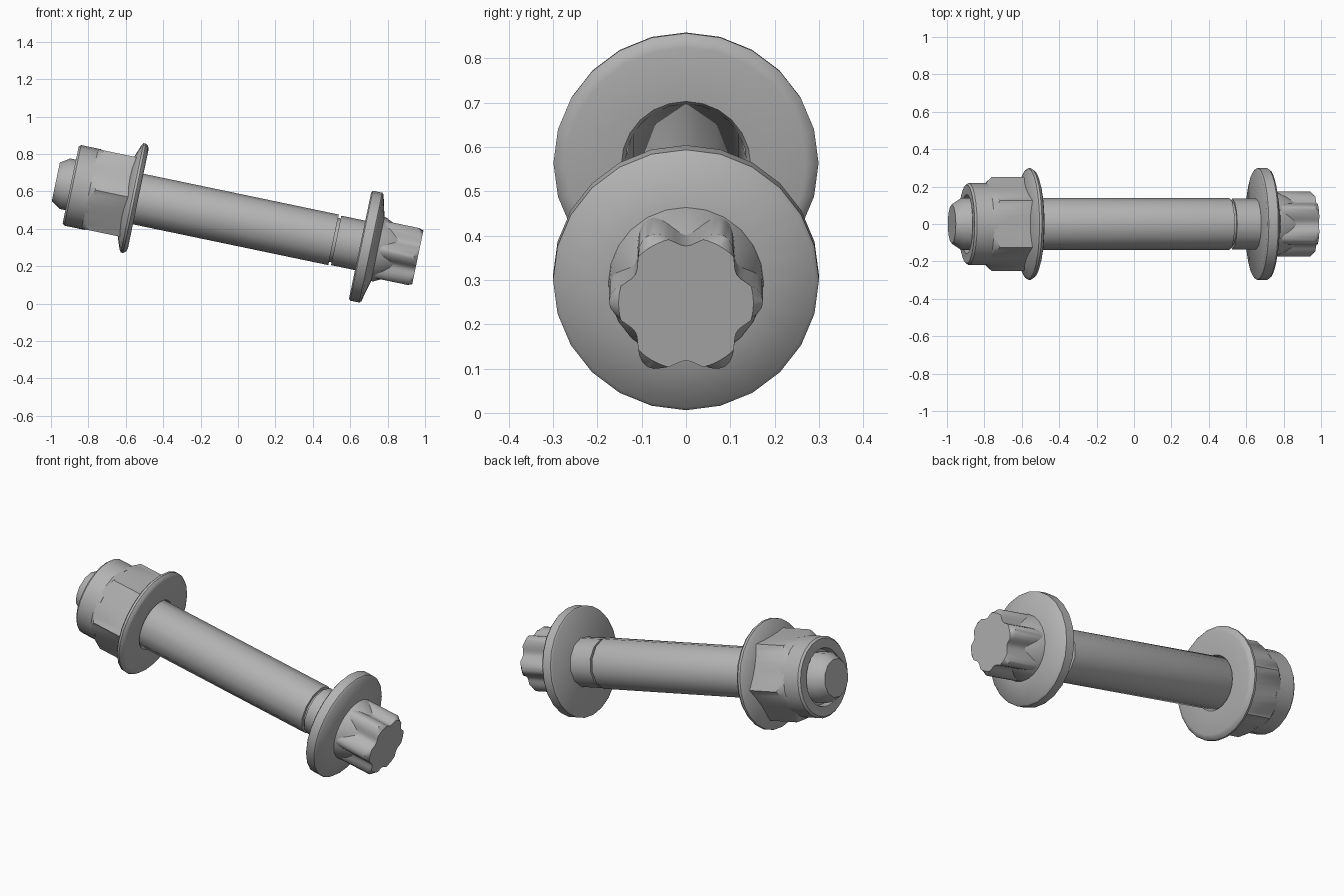
import bpy, bmesh
from math import cos, sin, pi, radians

cube = bpy.data.objects.get("Cube")
if cube:
    bpy.data.objects.remove(cube, do_unlink=True)

steel = bpy.data.materials.new("grey steel")
steel.use_nodes = True
GREY = (0.45, 0.45, 0.45, 1)
steel.diffuse_color = GREY
steel.node_tree.nodes["Principled BSDF"].inputs["Base Color"].default_value = GREY

TILT = radians(11.8)


def loft(name, rings, sides, closed=False, angle=40):
    """Loft rings along the bolt axis; each ring maps an angle to (t, radius)."""
    bm = bmesh.new()
    loops = []
    for ring in rings:
        loop = []
        for i in range(sides):
            a = 2 * pi * i / sides
            t, r = ring(a) if callable(ring) else ring
            loop.append(bm.verts.new((t, r * cos(a), r * sin(a))))
        loops.append(loop)
    pairs = list(zip(loops, loops[1:]))
    if closed:
        pairs.append((loops[-1], loops[0]))
    else:
        bm.faces.new(loops[0])
        bm.faces.new(loops[-1])
    for p, q in pairs:
        for i in range(sides):
            j = (i + 1) % sides
            bm.faces.new((p[i], p[j], q[j], q[i]))
    bmesh.ops.recalc_face_normals(bm, faces=bm.faces)
    mesh = bpy.data.meshes.new(name)
    bm.to_mesh(mesh)
    bm.free()
    mesh.materials.append(steel)
    obj = bpy.data.objects.new(name, mesh)
    bpy.context.collection.objects.link(obj)
    obj.location.z = 0.448
    obj.rotation_euler.y = TILT
    bpy.ops.object.select_all(action='DESELECT')
    obj.select_set(True)
    bpy.context.view_layer.objects.active = obj
    bpy.ops.object.shade_smooth_by_angle(angle=radians(angle))
    return obj


# Shank with a chamfered tip and a narrow groove below the head
loft("shank", [(-0.995, 0.105), (-0.945, 0.138), (0.522, 0.138), (0.522, 0.12),
               (0.536, 0.12), (0.536, 0.135), (0.7, 0.135)], 12)

# Head flange with a gently coned outer face
loft("head_flange", [(0.667, 0.29), (0.674, 0.3), (0.725, 0.3), (0.734, 0.292),
                     (0.765, 0.17)], 24)

# Cone that fills the valleys at the root of the head
loft("head_root", [(0.74, 0.178), (0.775, 0.174), (0.875, 0.125)], 24)


# Six-lobed drive head
def lobe(a):
    return 0.153 + 0.021 * cos(6 * a)


def lobe_ring(t, limit=1):
    return lambda a: (t, min(lobe(a), limit))


loft("drive_head", [lobe_ring(0.74), lobe_ring(0.962), lobe_ring(0.982, 0.152)], 72)

# Nut flange with a rounded rim and a countersunk bore
loft("nut_flange", [(-0.56, 0.137), (-0.545, 0.146), (-0.545, 0.27), (-0.551, 0.288),
                    (-0.565, 0.299), (-0.578, 0.298), (-0.587, 0.286),
                    (-0.618, 0.2), (-0.618, 0.137)], 24, closed=True)


# Hexagonal nut body, its corners cut back where it meets the collar
def hexagon(a):
    return 0.217 / cos(a % (pi / 3) - pi / 6)


loft("nut_body", [lambda a: (-0.575, hexagon(a)),
                  lambda a: (-0.805 + 0.8 * (hexagon(a) - 0.217), hexagon(a)),
                  lambda a: (-0.81, min(hexagon(a), 0.219))], 48)

# Locking collar with an open recess around the bolt tip
loft("nut_collar", [(-0.79, 0.22), (-0.903, 0.22), (-0.914, 0.21), (-0.914, 0.158),
                    (-0.88, 0.15), (-0.88, 0.13), (-0.79, 0.13)], 24, closed=True)
